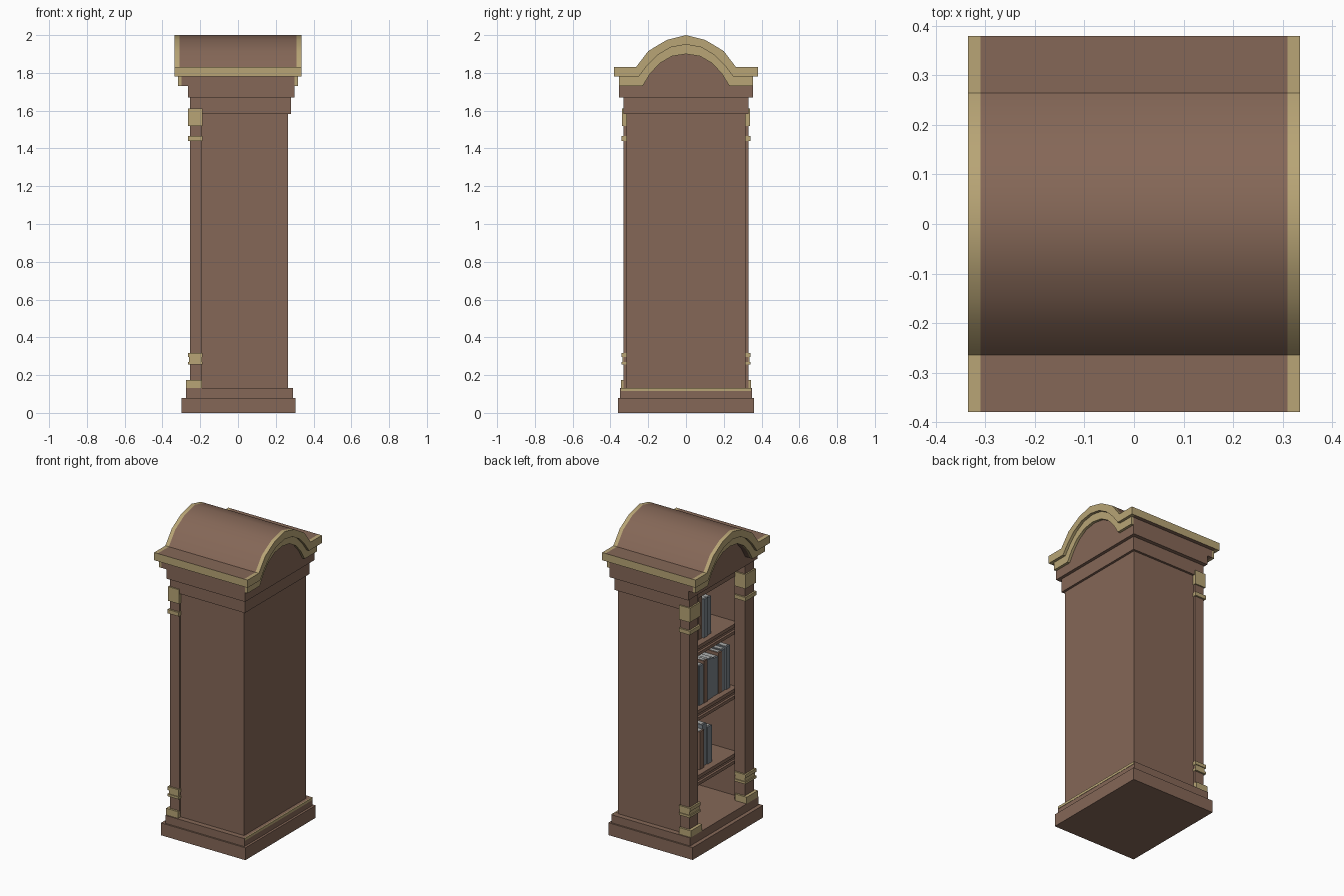
import bpy, bmesh, math, random

if "Cube" in bpy.data.objects:
    bpy.data.objects.remove(bpy.data.objects["Cube"])
random.seed(4)

def mat(name, r, g, b):
    m = bpy.data.materials.new(name)
    m.diffuse_color = (r, g, b, 1)
    m.use_nodes = True
    m.node_tree.nodes["Principled BSDF"].inputs["Base Color"].default_value = m.diffuse_color
    return m

BROWN = mat("brown wood", .235, .137, .096)
GOLD = mat("gold trim", .48, .375, .18)
GREY = mat("grey book", .20, .23, .255)
PALE = mat("pale pages", .42, .43, .42)

def mesh_object(name, bm, mats):
    bmesh.ops.recalc_face_normals(bm, faces=bm.faces)
    me = bpy.data.meshes.new(name)
    bm.to_mesh(me)
    bm.free()
    for m in mats:
        me.materials.append(m)
    ob = bpy.data.objects.new(name, me)
    bpy.context.collection.objects.link(ob)
    return ob

def box(name, x0, x1, y0, y1, z0, z1, m=BROWN):
    bm = bmesh.new()
    bmesh.ops.create_cube(bm, size=1)
    for v in bm.verts:
        v.co = ((x0 + x1) / 2 + v.co.x * (x1 - x0),
                (y0 + y1) / 2 + v.co.y * (y1 - y0),
                (z0 + z1) / 2 + v.co.z * (z1 - z0))
    return mesh_object(name, bm, [m])

def mirrored(half):
    # half profile from outer edge (+y) to the crown at y=0
    return half + [(-y, z) for y, z in reversed(half[:-1])]

def arch_band(name, top, bottom, xs, gold_fascia):
    # strip between two profiles, gold at both x ends, brown in the middle
    bm = bmesh.new()
    t, b = mirrored(top), mirrored(bottom)
    rows = [([bm.verts.new((x, *p)) for p in t], [bm.verts.new((x, *p)) for p in b]) for x in xs]
    n = len(t)
    for k in range(len(xs) - 1):
        (t0, b0), (t1, b1) = rows[k], rows[k + 1]
        gold = int(k != 1)
        for i in range(n - 1):
            for u, w in ((t0, t1), (b0, b1)):
                f = bm.faces.new((u[i], u[i + 1], w[i + 1], w[i]))
                f.material_index = gold
        for i in (0, n - 1):
            f = bm.faces.new((t0[i], b0[i], b1[i], t1[i]))
            f.material_index = int(gold or gold_fascia)
    for tt, bb in (rows[0], rows[-1]):
        for i in range(n - 1):
            f = bm.faces.new((tt[i], tt[i + 1], bb[i + 1], bb[i]))
            f.material_index = 1
    ob = mesh_object(name, bm, [BROWN, GOLD])
    bpy.ops.object.select_all(action='DESELECT')
    bpy.context.view_layer.objects.active = ob
    ob.select_set(True)
    bpy.ops.object.shade_smooth_by_angle(angle=math.radians(35))

# plinth
box("base_plinth", -.30, .305, -.36, .36, 0, .08)
box("base_step", -.275, .29, -.35, .35, .08, .132)
box("base_gold_line", .285, .292, -.345, .345, .117, .133, GOLD)

# carcass, open towards -x
box("back_panel", .24, .265, -.316, .316, .13, 1.6)
for s, n in ((1, "rear"), (-1, "front")):
    ya, yb = sorted((s * .285, s * .316))
    box(n + "_side_panel", -.195, .24, ya, yb, .13, 1.6)

# pilasters with gold blocks
for s, n in ((1, "rear"), (-1, "front")):
    def post(part, x0, x1, a, b, z0, z1, m=GOLD):
        box(n + "_" + part, x0, x1, min(s * a, s * b), max(s * a, s * b), z0, z1, m)
    post("pilaster", -.255, -.19, .24, .33, .13, 1.68, BROWN)
    post("inner_jamb", -.20, -.18, .24, .29, .13, 1.6, BROWN)
    post("pilaster_foot", -.275, -.19, .228, .343, .132, .175)
    post("lower_block", -.26, -.19, .235, .336, .26, .31)
    post("lower_collar_bottom", -.266, -.187, .23, .341, .255, .27)
    post("lower_collar_top", -.266, -.187, .23, .341, .295, .317)
    post("upper_collar", -.266, -.187, .23, .341, .1 + 1.34, 1.465)
    post("capital_block", -.264, -.187, .231, .338, 1.52, 1.612)

# shelves: each a board, a recessed core and a lower board
for i, z in enumerate((.42, .84, 1.26)):
    box(f"shelf_board_{i}", -.17, .24, -.285, .285, z - .022, z)
    box(f"shelf_core_{i}", -.15, .24, -.285, .285, z - .055, z - .022)
    box(f"shelf_lower_board_{i}", -.165, .24, -.285, .285, z - .07, z - .05)

# books
for i, (z, end) in enumerate(((.42, -.08), (.84, -.24), (1.26, -.06))):
    y, k = .28, 0
    while y > end + .02:
        w = random.uniform(.03, .05)
        h = random.uniform(.235, .28)
        d = random.uniform(-.14, -.115)
        m = BROWN if k % 4 == 2 else GREY
        box(f"book_{i}_{k}", d, .09, y - w + .003, y, z, z + h, m)
        box(f"book_pages_{i}_{k}", d + .01, .085, y - w + .008, y - .005, z + h - .01, z + h + .002, PALE)
        y -= w
        k += 1

# frieze and cornice
box("frieze", -.19, .28, -.33, .33, 1.583, 1.67)
box("cornice_step", -.265, .30, -.355, .355, 1.67, 1.731)

# arched gable and roof
inner = [(.355, 1.73), (.23, 1.73), (.19, 1.795), (.14, 1.85), (.075, 1.888), (0, 1.90)]
middle = [(.38, 1.78), (.25, 1.78), (.205, 1.84), (.15, 1.895), (.08, 1.936), (0, 1.95)]
outer = [(.38, 1.83), (.265, 1.83), (.20, 1.915), (.15, 1.946), (.10, 1.975), (0, 2.0)]
mid_edge = [(.355, 1.78)] + middle[1:]

bm = bmesh.new()
profile = mirrored(inner[1:])
ends = [[bm.verts.new((x, *p)) for p in profile] for x in (-.265, .30)]
for e in ends:
    bm.faces.new(e)
for i in range(len(profile)):
    j = (i + 1) % len(profile)
    bm.faces.new((ends[0][i], ends[0][j], ends[1][j], ends[1][i]))
mesh_object("gable_panel", bm, [BROWN])

arch_band("lower_arch_moulding", mid_edge, inner, (-.317, -.30, .30, .317), False)
arch_band("arched_roof", outer, middle, (-.335, -.31, .31, .335), True)
